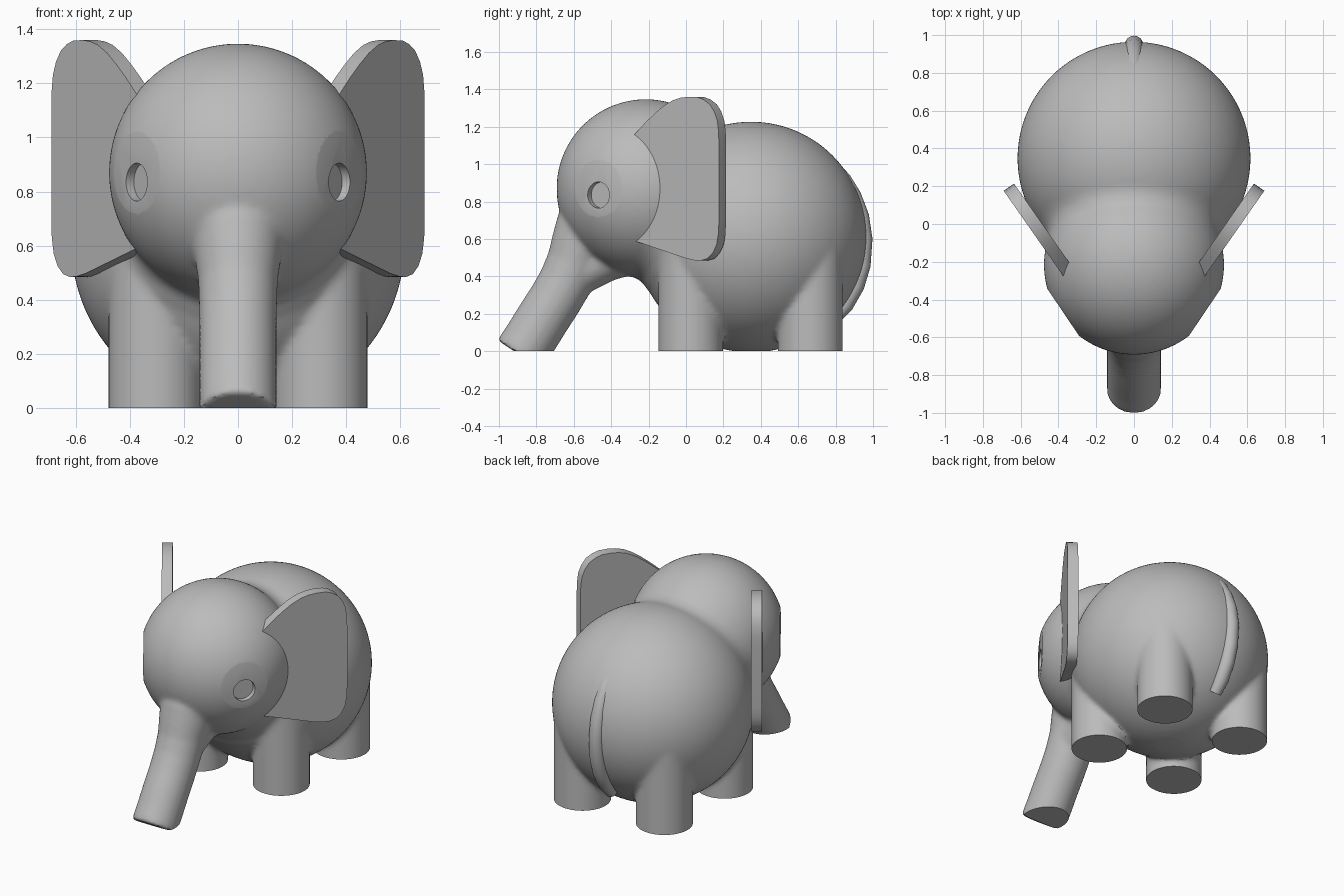
import bpy, bmesh, math
from mathutils import Vector, Matrix

cube = bpy.data.objects.get("Cube")
if cube:
    bpy.data.objects.remove(cube, do_unlink=True)

grey = bpy.data.materials.new("plain_grey")
grey.use_nodes = True
grey.diffuse_color = (0.5, 0.5, 0.5, 1)
grey.node_tree.nodes["Principled BSDF"].inputs["Base Color"].default_value = (0.5, 0.5, 0.5, 1)


def make_object(name, bm):
    bmesh.ops.recalc_face_normals(bm, faces=bm.faces)
    mesh = bpy.data.meshes.new(name)
    bm.to_mesh(mesh)
    bm.free()
    obj = bpy.data.objects.new(name, mesh)
    bpy.context.collection.objects.link(obj)
    mesh.materials.append(grey)
    return obj


def activate(obj):
    bpy.ops.object.select_all(action='DESELECT')
    obj.select_set(True)
    bpy.context.view_layer.objects.active = obj


def apply_modifier(obj, kind, **settings):
    activate(obj)
    mod = obj.modifiers.new(kind.lower(), kind)
    for key, value in settings.items():
        setattr(mod, key, value)
    bpy.ops.object.modifier_apply(modifier=mod.name)


def shade(obj, degrees=30):
    activate(obj)
    bpy.ops.object.shade_smooth_by_angle(angle=math.radians(degrees))


def ball(bm, y, z, r):
    bmesh.ops.create_uvsphere(bm, u_segments=96, v_segments=64, radius=r,
                              matrix=Matrix.Translation((0, y, z)))


def tube(bm, path, sides=48):
    """Closed round tube in the middle plane through (y, z, radius) stations."""
    centres = [Vector((0, y, z)) for y, z, r in path]
    rings = []
    for i, (y, z, r) in enumerate(path):
        along = (centres[min(i + 1, len(path) - 1)] - centres[max(i - 1, 0)]).normalized()
        across = Vector((1, 0, 0))
        up = along.cross(across)
        rings.append([bm.verts.new(centres[i] + r * (math.cos(a) * across + math.sin(a) * up))
                      for a in (math.tau * k / sides for k in range(sides))])
    for lower, upper in zip(rings, rings[1:]):
        for k in range(sides):
            n = (k + 1) % sides
            bm.faces.new((lower[k], lower[n], upper[n], upper[k]))
    bm.faces.new(rings[0])
    bm.faces.new(rings[-1])


# Body, head, neck, trunk and legs gathered as overlapping solids
bm = bmesh.new()
ball(bm, 0.348, 0.61, 0.617)
ball(bm, -0.215, 0.87, 0.477)
neck = [(0.004, 0.768, 0.488), (-0.036, 0.787, 0.464), (-0.073, 0.804, 0.457), (-0.111, 0.821, 0.461)]
trunk = [(-0.89, -0.02, 0.143), (-0.83, 0.07, 0.143), (-0.765, 0.175, 0.143), (-0.70, 0.275, 0.143),
         (-0.645, 0.37, 0.144), (-0.60, 0.47, 0.147), (-0.565, 0.56, 0.16), (-0.53, 0.65, 0.172),
         (-0.48, 0.75, 0.165), (-0.40, 0.85, 0.1)]
chin = [(-0.62, 0.37, 0.11), (-0.57, 0.43, 0.13), (-0.45, 0.50, 0.137), (-0.33, 0.56, 0.16)]
for part in (neck, trunk, chin):
    tube(bm, part, 96)
for x in (-0.305, 0.305):
    for y in (0.025, 0.665):
        bmesh.ops.create_cone(bm, cap_ends=True, segments=64, radius1=0.174, radius2=0.174, depth=0.75,
                              matrix=Matrix.Translation((x, y, 0.225)))
body = make_object("body_head_trunk_and_legs", bm)

# Fuse them into one skin with soft joins
apply_modifier(body, 'REMESH', mode='VOXEL', voxel_size=0.014)
apply_modifier(body, 'SMOOTH', factor=0.5, iterations=12)

# Flat soles at ground level
bm = bmesh.new()
bm.from_mesh(body.data)
bmesh.ops.bisect_plane(bm, geom=bm.verts[:] + bm.edges[:] + bm.faces[:], dist=1e-5,
                       plane_co=(0, 0, 0), plane_no=(0, 0, 1), clear_inner=True)
bmesh.ops.holes_fill(bm, edges=[e for e in bm.edges if e.is_boundary], sides=0)
bmesh.ops.recalc_face_normals(bm, faces=bm.faces)
bm.to_mesh(body.data)
bm.free()

# Eyes: a flat cut on each side of the head with a shallow round socket
for side in (-1, 1):
    out = Vector((side * 0.83, -0.56, 0)).normalized()
    turn = out.to_track_quat('Z', 'Y').to_matrix().to_4x4()
    for radius, inner, height in ((0.25, 0.452, 0.87), (0.07, 0.417, 0.835)):
        bm = bmesh.new()
        centre = Vector((0, -0.215, height)) + out * (inner + 0.15)
        bmesh.ops.create_cone(bm, cap_ends=True, segments=48, radius1=radius, radius2=radius, depth=0.3,
                              matrix=Matrix.Translation(centre) @ turn)
        cutter = make_object("eye_cutter", bm)
        cutter.hide_render = True
        apply_modifier(body, 'BOOLEAN', object=cutter, operation='DIFFERENCE', solver='EXACT')
        bpy.data.objects.remove(cutter, do_unlink=True)
shade(body)

# Ears: slanted flat plates, outline as (distance outward, height)
outline = [(0, 1.16), (0.07, 1.222), (0.13, 1.27), (0.19, 1.312), (0.25, 1.342), (0.30, 1.355), (0.35, 1.36),
           (0.41, 1.358), (0.45, 1.345), (0.49, 1.32), (0.52, 1.28), (0.54, 1.23), (0.548, 1.17),
           (0.55, 1.1), (0.55, 0.7), (0.547, 0.63), (0.535, 0.57), (0.51, 0.525), (0.475, 0.495),
           (0.43, 0.484), (0.39, 0.486), (0.33, 0.497), (0, 0.59)]
for side, name in ((1, "left_ear"), (-1, "right_ear")):
    bm = bmesh.new()
    face = bm.faces.new([bm.verts.new((side * (0.375 + 0.573 * s), -0.275 + 0.82 * s, z))
                         for s, z in outline])
    back = bmesh.ops.extrude_face_region(bm, geom=[face], use_keep_orig=True)["geom"]
    bmesh.ops.translate(bm, verts=[v for v in back if isinstance(v, bmesh.types.BMVert)],
                        vec=(side * -0.055, 0.038, 0))
    shade(make_object(name, bm))

# Tail: a slim arc hugging the rump
bm = bmesh.new()
tube(bm, [(0.79, 0.99, 0.03), (0.84, 0.92, 0.042), (0.89, 0.83, 0.047), (0.93, 0.72, 0.049), (0.948, 0.60, 0.049),
          (0.938, 0.46, 0.049), (0.905, 0.35, 0.049), (0.85, 0.25, 0.047), (0.79, 0.18, 0.04)], 24)
shade(make_object("tail", bm))
